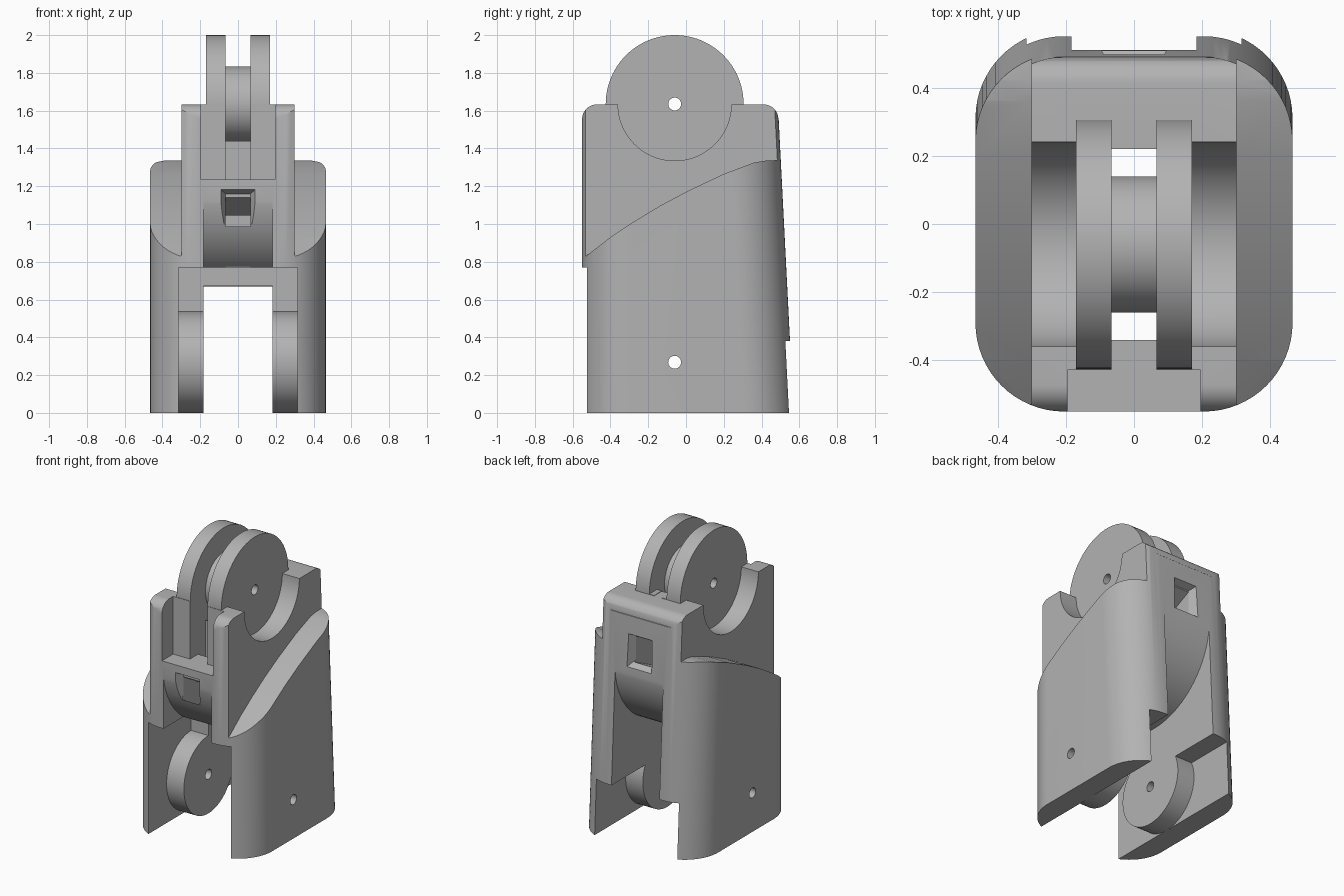
import bpy, bmesh
from math import sin, cos, pi, radians

old = bpy.data.objects.get("Cube")
if old:
    bpy.data.objects.remove(old, do_unlink=True)

mat = bpy.data.materials.new("light_grey")
mat.use_nodes = True
GREY = (0.45, 0.45, 0.45, 1)
mat.diffuse_color = GREY
mat.node_tree.nodes["Principled BSDF"].inputs["Base Color"].default_value = GREY

JOINT_Y, TOP_Z, LOW_Z = -0.06, 1.635, 0.268


def loft(name, a, b):
    """Solid between two matching rings of points."""
    bm = bmesh.new()
    ra = [bm.verts.new(p) for p in a]
    rb = [bm.verts.new(p) for p in b]
    n = len(ra)
    bm.faces.new(ra)
    bm.faces.new(rb[::-1])
    for i in range(n):
        j = (i + 1) % n
        bm.faces.new((ra[j], ra[i], rb[i], rb[j]))
    bmesh.ops.recalc_face_normals(bm, faces=bm.faces)
    me = bpy.data.meshes.new(name)
    bm.to_mesh(me)
    bm.free()
    me.materials.append(mat)
    ob = bpy.data.objects.new(name, me)
    bpy.context.collection.objects.link(ob)
    return ob


def prism(name, yz, x0, x1):
    return loft(name, [(x0, y, z) for y, z in yz], [(x1, y, z) for y, z in yz])


def arc(y, z, r, a0, a1, n=16):
    return [(y + r * cos(radians(a0 + (a1 - a0) * i / n)),
             z + r * sin(radians(a0 + (a1 - a0) * i / n))) for i in range(n + 1)]


def disc(name, y, z, r, x0, x1, n=96):
    return prism(name, arc(y, z, r, 0, 360, n)[:-1], x0, x1)


def box(name, x0, x1, y0, y1, z0, z1):
    return prism(name, [(y0, z0), (y1, z0), (y1, z1), (y0, z1)], x0, x1)


def combine(tool, op='DIFFERENCE'):
    mod = body.modifiers.new("bool", 'BOOLEAN')
    mod.operation, mod.object, mod.solver = op, tool, 'EXACT'
    bpy.context.view_layer.objects.active = body
    bpy.ops.object.modifier_apply(modifier=mod.name)
    bpy.data.objects.remove(tool, do_unlink=True)


# Outer hull: rounded footprint with a drafted back
def footprint(z, r=0.26, hx=0.465, front=-0.55):
    back = 0.57 - 0.051 * z
    ring = []
    for cx, cy, a in ((hx - r, back - r, 0), (r - hx, back - r, 90),
                      (r - hx, front + r, 180), (hx - r, front + r, 270)):
        ring += arc(cx, cy, r, a, a + 90)
    return [(x, y, z) for x, y in ring]


body = loft("finger_segment_body", footprint(0), footprint(1.7))

# Rounded top edges of the centre block
side = [(-0.7, -0.1), (0.7, -0.1), (0.7, 1.3), (0.489, 1.555)]
side += arc(0.411, 1.555, 0.078, 0, 90, 10) + arc(-0.472, 1.555, 0.078, 90, 180, 10)
combine(prism("block_outline", side + [(-0.55, 1.3), (-0.7, 1.3)], -1, 1), 'INTERSECT')

# Sloping shoulders of the side shells, and joint sockets
shoulder = [(-0.7, 0.95), (-0.56, 0.9), (-0.53, 0.83), (-0.4, 0.93), (-0.28, 1.01),
            (-0.14, 1.095), (0, 1.17), (0.2, 1.265), (0.36, 1.325), (0.42, 1.335),
            (0.7, 1.335), (0.7, 1.8), (-0.7, 1.8)]
for s in (-1, 1):
    combine(prism("shoulder_cut", shoulder, s * 0.3, s * 0.6))
    combine(disc("socket_cut", JOINT_Y, TOP_Z, 0.3, s * 0.17, s * 0.55))

# Front recess
combine(box("recess_cut", -0.195, 0.195, -0.7, -0.428, 1.235, 1.8))

# Lower opening: wide clearance, then the centre with a round belly above it
combine(prism("clearance_cut", [(-0.7, -0.1), (0.7, -0.1), (0.7, 0.38), (JOINT_Y, 0.38),
                                (JOINT_Y, 0.77), (-0.7, 0.77)], -0.315, 0.315))
belly = arc(-0.022, 1.205, 0.535, 0, -180, 48)
combine(prism("belly_cut", [(-0.7, -0.1), (0.7, -0.1), (0.7, 1.205)] + belly
              + [(-0.7, 1.205)], -0.183, 0.183))

# Joint discs, upper and lower
for s in (-1, 1):
    combine(disc("upper_disc", JOINT_Y, TOP_Z, 0.365, s * 0.03, s * 0.17), 'UNION')
    combine(disc("lower_disc", JOINT_Y, LOW_Z, 0.268, s * 0.183, s * 0.33), 'UNION')

# Tendon channel between the upper discs, then the pulley inside it
W = 0.066
combine(disc("channel_cut", JOINT_Y, TOP_Z, 0.28, -W, W))
combine(box("channel_top_cut", -W, W, -0.6, 0.5, 1.636, 2.1))
combine(box("channel_front_cut", -W, W, -0.7, -0.3, 1.235, 1.9))
for y in (-0.34, 0.14):
    combine(box("slit_cut", -W, W, y, y + 0.08, 0.5, 1.7))
combine(disc("pulley", JOINT_Y, TOP_Z, 0.2, -0.08, 0.08), 'UNION')


# Tendon windows, sloping down inwards, with a flared mouth
def window(outer, inner, z0, z1):
    d = 1 if outer > 0 else -1

    def ring(y, w, a, b):
        return [(-w, y, a), (w, y, a), (w, y, b), (-w, y, b)]
    combine(loft("window_cut", ring(outer + d * 0.05, W, z0 + 0.03, z1 + 0.03),
                 ring(inner, W, z0 - 0.15, z1 - 0.15)))
    combine(loft("flare_cut", ring(outer + d * 0.02, 0.1, z0 - 0.04, z1 + 0.02),
                 ring(outer - d * 0.05, W, z0, z1 - 0.01)))


window(-0.55, -0.3, 1.01, 1.17)
window(0.5, 0.18, 1.24, 1.42)

# Pin holes
for z in (TOP_Z, LOW_Z):
    combine(disc("pin_hole_cut", JOINT_Y, z, 0.034, -1, 1, 32))

# Single clean material slot and smooth shading
body.data.materials.clear()
body.data.materials.append(mat)
for p in body.data.polygons:
    p.material_index = 0
bpy.ops.object.select_all(action='DESELECT')
body.select_set(True)
bpy.context.view_layer.objects.active = body
bpy.ops.object.shade_smooth_by_angle(angle=radians(25))
